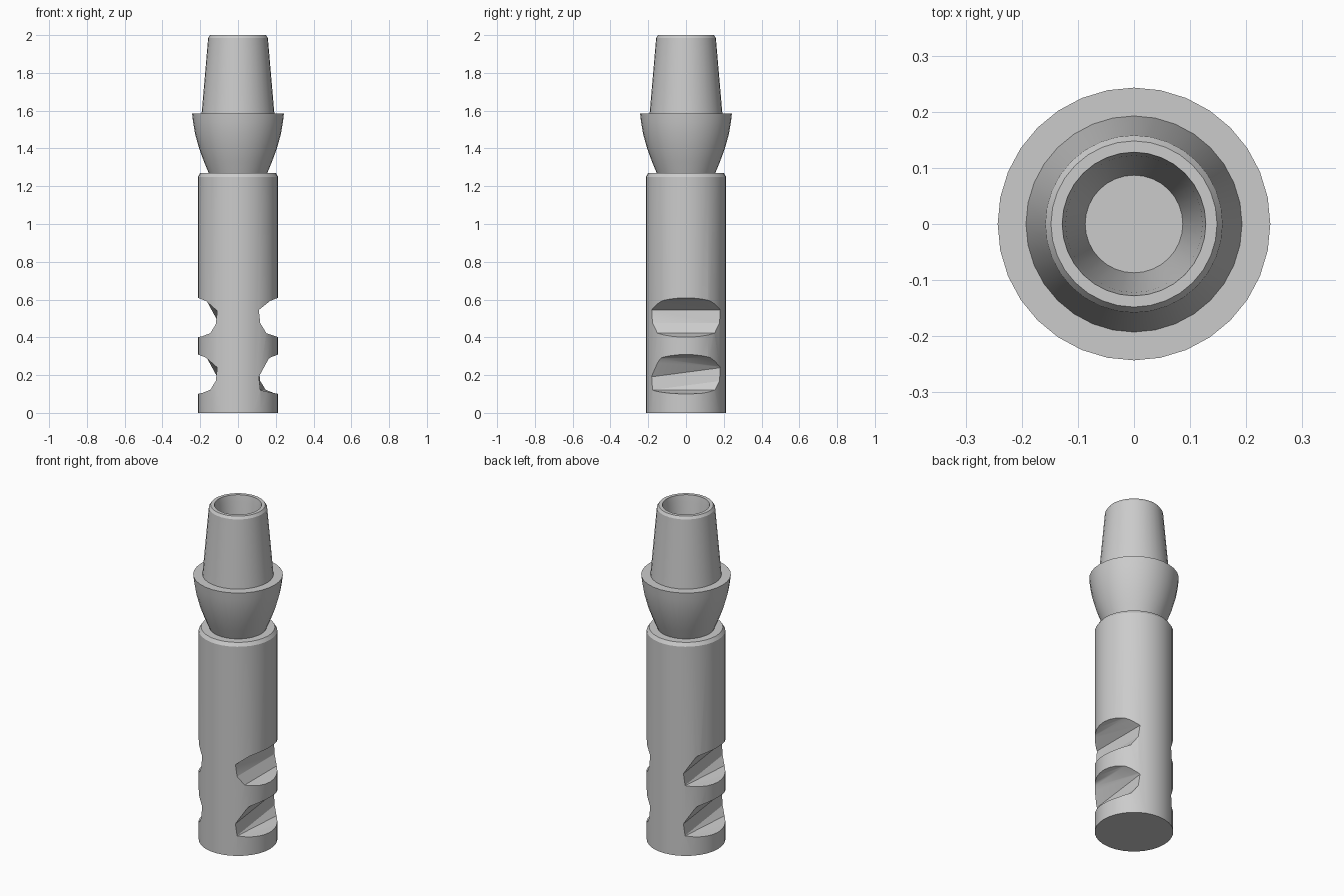
import bpy, bmesh, math

if "Cube" in bpy.data.objects:
    bpy.data.objects.remove(bpy.data.objects["Cube"], do_unlink=True)

SEGMENTS = 32

# Single metal colour
metal = bpy.data.materials.new("satin_grey_metal")
metal.use_nodes = True
GREY = (0.6, 0.6, 0.6, 1.0)
metal.diffuse_color = GREY
metal.node_tree.nodes["Principled BSDF"].inputs["Base Color"].default_value = GREY


def finish(name, bm):
    """Turn a bmesh into a named object in the scene."""
    bmesh.ops.recalc_face_normals(bm, faces=bm.faces)
    mesh = bpy.data.meshes.new(name)
    bm.to_mesh(mesh)
    bm.free()
    mesh.materials.append(metal)
    obj = bpy.data.objects.new(name, mesh)
    bpy.context.collection.objects.link(obj)
    return obj


def lathe(name, profile):
    """Spin a (radius, height) profile around the z axis."""
    bm = bmesh.new()
    verts = [bm.verts.new((r, 0, z)) for r, z in profile]
    edges = [bm.edges.new(pair) for pair in zip(verts, verts[1:])]
    bmesh.ops.spin(bm, geom=verts + edges, cent=(0, 0, 0), axis=(0, 0, 1),
                   angle=math.tau, steps=SEGMENTS, use_duplicate=False)
    bmesh.ops.remove_doubles(bm, verts=bm.verts, dist=0.0005)
    return finish(name, bm)


def select_only(obj):
    bpy.ops.object.select_all(action='DESELECT')
    obj.select_set(True)
    bpy.context.view_layer.objects.active = obj


# Main cylinder with a chamfered top rim
body = lathe("body", [(0, 0), (0.213, 0), (0.213, 1.25), (0.2, 1.27), (0, 1.27)])

# Flared collar
collar = lathe("collar", [(0, 1.265), (0.153, 1.265), (0.18, 1.33), (0.206, 1.4),
                          (0.228, 1.48), (0.238, 1.54), (0.243, 1.585), (0, 1.585)])

# Tapered hollow post
post = lathe("post", [(0.193, 1.58), (0.158, 1.985), (0.148, 2.0), (0.128, 2.0),
                      (0.122, 1.96), (0.087, 1.6), (0, 1.6)])

# Faceted side notches: each is a hull whose inner ridge may slope along y
def add_notch(bm, side, base, ridge_near, ridge_far):
    points = []
    for y, ridge in ((-0.19, ridge_near), (0.19, ridge_far)):
        section = [(0.215, 0.21), (0.17, 0.193), (0.11, ridge),
                   (0.118, ridge - 0.07), (0.15, 0.022), (0.215, 0),
                   (0.3, 0), (0.3, 0.21)]
        points += [bm.verts.new((side * x, side * y, base + z)) for x, z in section]
    hull = bmesh.ops.convex_hull(bm, input=points)
    spare = set(hull["geom_interior"]) | set(hull["geom_unused"])
    bmesh.ops.delete(bm, geom=[v for v in spare if isinstance(v, bmesh.types.BMVert)],
                     context='VERTS')


bm = bmesh.new()
add_notch(bm, 1, 0.4, 0.145, 0.145)
add_notch(bm, 1, 0.1, 0.09, 0.14)
for base in (0.1, 0.4):
    add_notch(bm, -1, base, 0.09, 0.14)
cutter = finish("notch_cutter", bm)
cutter.hide_render = True

# Cut the notches and drop the cutter
cut = body.modifiers.new("notches", 'BOOLEAN')
cut.operation = 'DIFFERENCE'
cut.solver = 'EXACT'
cut.object = cutter
select_only(body)
bpy.ops.object.modifier_apply(modifier=cut.name)
bpy.data.objects.remove(cutter, do_unlink=True)

for part in (body, collar, post):
    select_only(part)
    bpy.ops.object.shade_smooth_by_angle(angle=math.radians(25))
